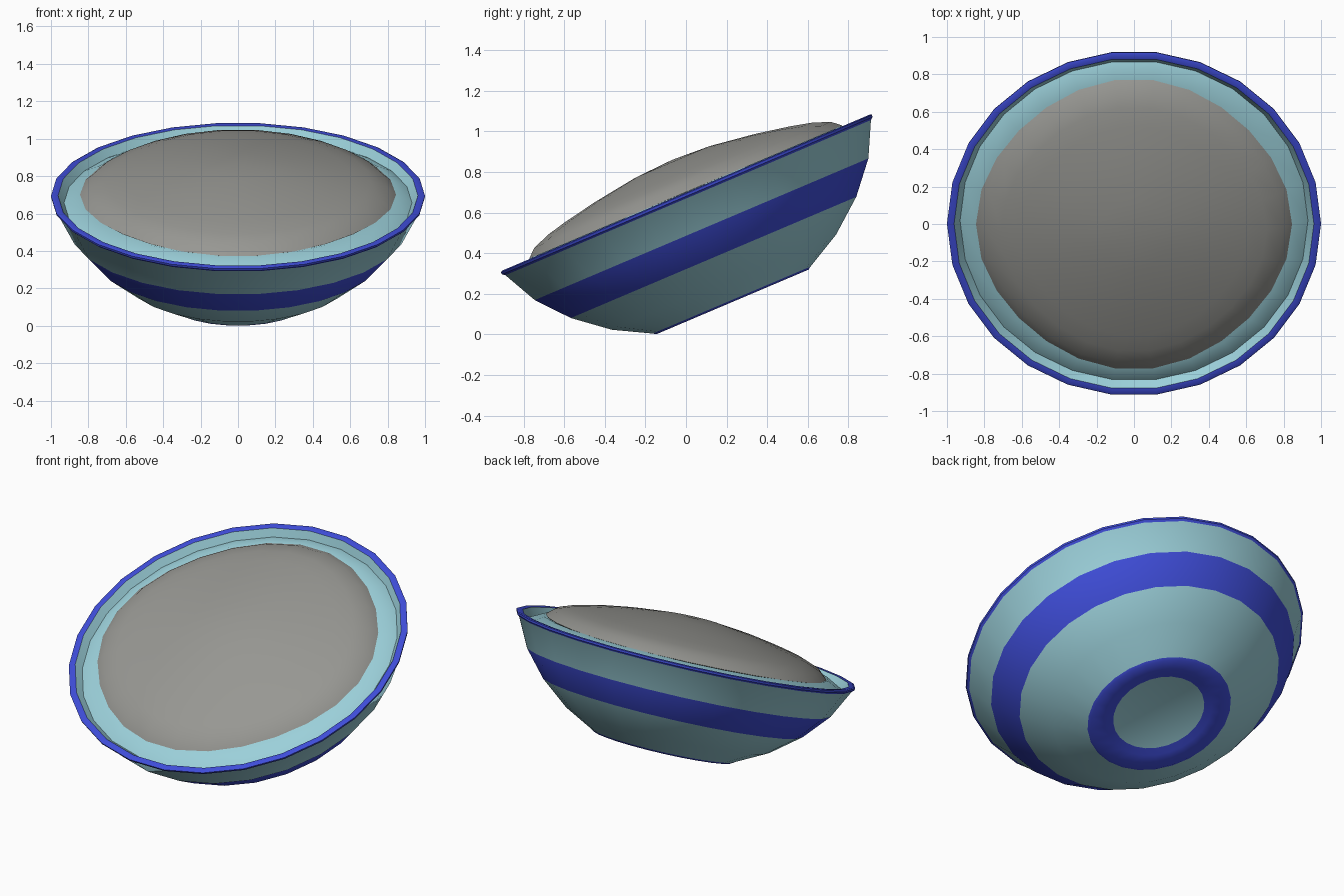
import bpy, bmesh, math
from mathutils import Matrix

if "Cube" in bpy.data.objects:
    bpy.data.objects.remove(bpy.data.objects["Cube"])

TILT = math.radians(23)
SIDES = 26
RIM_H = 0.585
# foot rests with its front edge on the ground, rim centred over the origin
PLACE = Matrix.Translation((0, RIM_H * math.sin(TILT), 0.41 * math.sin(TILT))) @ Matrix.Rotation(TILT, 4, 'X')


def material(name, rgb):
    m = bpy.data.materials.new(name)
    m.diffuse_color = (*rgb, 1)
    m.use_nodes = True
    m.node_tree.nodes["Principled BSDF"].inputs["Base Color"].default_value = m.diffuse_color
    return m


teal = material("pale_teal", (0.33, 0.63, 0.70))
blue = material("deep_blue", (0.05, 0.075, 0.70))
grey = material("warm_grey", (0.31, 0.31, 0.29))


def lathe(name, profile, mats, shape=lambda a: 1.0, angle=40):
    """Spin (radius, height, material of the band up to the next point)."""
    bm = bmesh.new()
    rings = []
    for r, h, _ in profile:
        if r == 0:
            rings.append([bm.verts.new((0, 0, h))] * SIDES)
            continue
        ring = []
        for i in range(SIDES):
            a = 2 * math.pi * i / SIDES
            k = r * shape(a)
            ring.append(bm.verts.new((k * math.cos(a), k * math.sin(a), h)))
        rings.append(ring)
    for (lo, hi), p in zip(zip(rings, rings[1:]), profile):
        for i in range(SIDES):
            j = (i + 1) % SIDES
            corners = list(dict.fromkeys((lo[i], lo[j], hi[j], hi[i])))
            bm.faces.new(corners).material_index = p[2]
    bmesh.ops.recalc_face_normals(bm, faces=bm.faces)
    bm.transform(PLACE)
    me = bpy.data.meshes.new(name)
    bm.to_mesh(me)
    bm.free()
    for m in mats:
        me.materials.append(m)
    ob = bpy.data.objects.new(name, me)
    bpy.context.collection.objects.link(ob)
    bpy.ops.object.select_all(action='DESELECT')
    ob.select_set(True)
    bpy.context.view_layer.objects.active = ob
    bpy.ops.object.shade_smooth_by_angle(angle=math.radians(angle))
    return ob


# bowl: recessed foot, wall with painted band, rim, shallow inner lip
lathe("bowl", [
    (0, 0.02, 0), (0.27, 0.02, 1), (0.31, 0.003, 1), (0.41, 0.0, 1), (0.425, 0.01, 0),
    (0.603, 0.105, 0), (0.769, 0.238, 1), (0.899, 0.389, 0),
    (0.985, 0.558, 1), (0.998, 0.568, 1), (1.0, 0.58, 1), (0.99, RIM_H, 1), (0.962, 0.582, 0),
    (0.93, 0.54, 0), (0.84, 0.588, 0), (0.70, 0.56, 0), (0, 0.56, 0),
], [teal, blue])

# heaped filling, slightly squared in plan
lathe("filling", [
    (0, 0.565, 0), (0.80, 0.565, 0), (0.845, 0.588, 0), (0.80, 0.627, 0), (0.71, 0.66, 0), (0.61, 0.684, 0),
    (0.43, 0.718, 0), (0.2, 0.75, 0), (0, 0.76, 0),
], [grey], shape=lambda a: 1 - 0.014 * (1 - math.cos(4 * a)))
